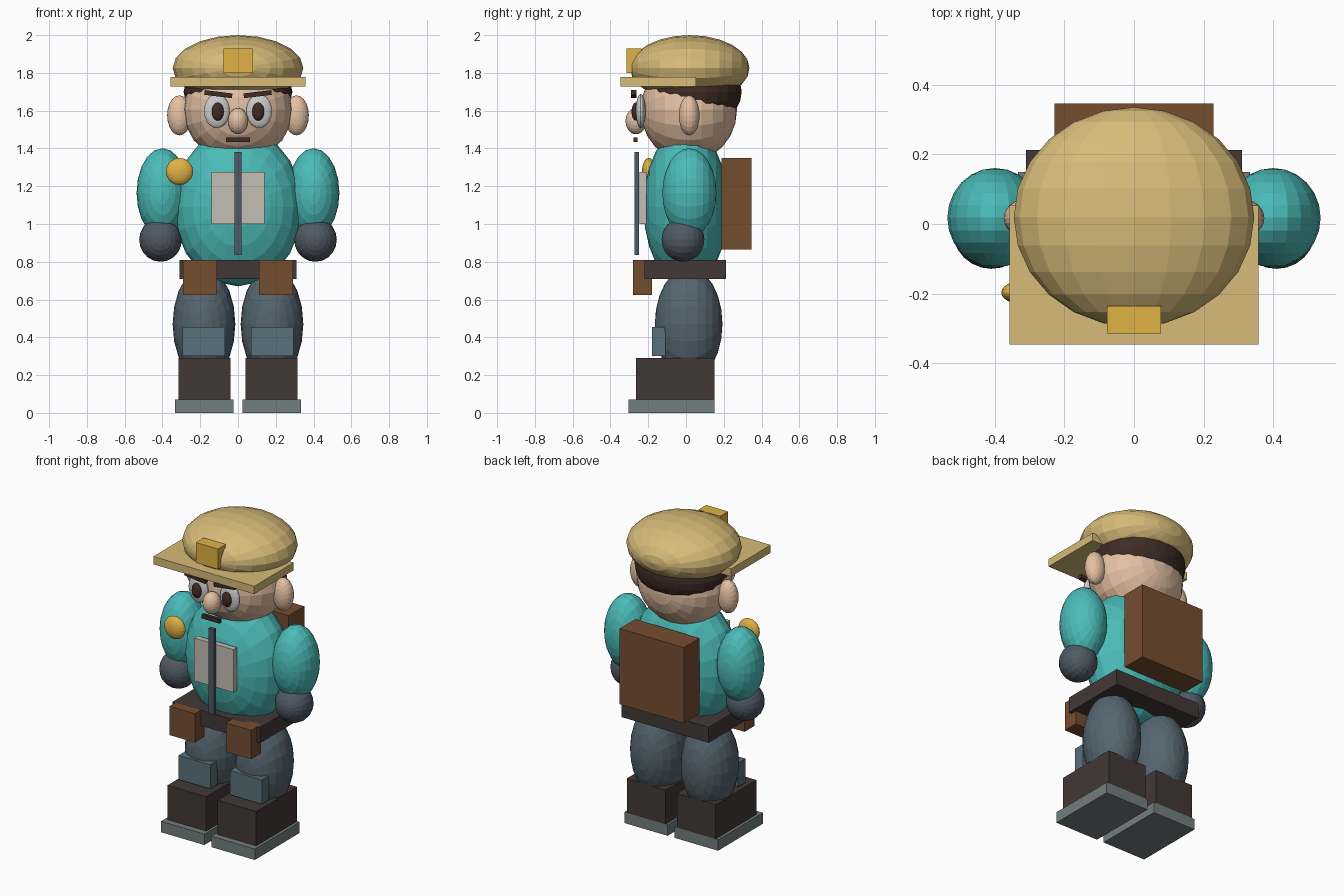
import bpy, bmesh
from math import radians
from mathutils import Matrix, Vector

if "Cube" in bpy.data.objects:
    bpy.data.objects.remove(bpy.data.objects["Cube"])


def material(name, rgb):
    m = bpy.data.materials.new(name)
    m.diffuse_color = (*rgb, 1)
    m.use_nodes = True
    m.node_tree.nodes["Principled BSDF"].inputs["Base Color"].default_value = m.diffuse_color
    return m


TEAL = material("teal_cloth", (0.07, 0.50, 0.48))
SKIN = material("skin", (0.78, 0.53, 0.37))
SLATE = material("slate_cloth", (0.09, 0.13, 0.16))
PAD = material("pad_blue", (0.10, 0.16, 0.20))
GLOVE = material("glove", (0.08, 0.10, 0.13))
BOOT = material("boot_leather", (0.055, 0.04, 0.037))
SOLE = material("sole_rubber", (0.17, 0.21, 0.21))
LEATHER = material("brown_leather", (0.18, 0.075, 0.03))
SAND = material("sand_hat", (0.68, 0.50, 0.19))
GOLD = material("gold", (0.75, 0.45, 0.06))
HAIR = material("dark_hair", (0.05, 0.025, 0.018))
WHITE = material("eye_white", (0.8, 0.8, 0.78))
PANEL = material("panel_grey", (0.55, 0.52, 0.46))


def finish(name, bm, matrix, mat):
    bmesh.ops.transform(bm, matrix=matrix, verts=bm.verts)
    bmesh.ops.recalc_face_normals(bm, faces=bm.faces)
    me = bpy.data.meshes.new(name)
    bm.to_mesh(me)
    bm.free()
    me.materials.append(mat)
    ob = bpy.data.objects.new(name, me)
    bpy.context.collection.objects.link(ob)
    return ob


def ball(name, centre, radii, mat):
    """Faceted ellipsoid with its poles on the front-back axis."""
    bm = bmesh.new()
    bmesh.ops.create_uvsphere(bm, u_segments=20, v_segments=12, radius=1)
    m = (Matrix.Translation(centre) @ Matrix.Diagonal((*radii, 1))
         @ Matrix.Rotation(radians(90), 4, 'X'))
    return finish(name, bm, m, mat)


def box(name, xs, ys, zs, mat, tilt=0):
    """Box from its extents, tilted about the front-back axis."""
    lo, hi = map(Vector, zip(xs, ys, zs))
    bm = bmesh.new()
    bmesh.ops.create_cube(bm, size=1)
    m = (Matrix.Translation((lo + hi) / 2) @ Matrix.Rotation(radians(tilt), 4, 'Y')
         @ Matrix.Diagonal((*(hi - lo), 1)))
    return finish(name, bm, m, mat)


# Torso, belt and things worn on it
ball("torso", (0, 0, 1.09), (0.34, 0.225, 0.42), TEAL)
box("belt", (-0.31, 0.31), (-0.22, 0.213), (0.71, 0.81), BOOT)
box("backpack", (-0.228, 0.228), (0.188, 0.347), (0.865, 1.35), LEATHER)
box("chest_panel", (-0.14, 0.14), (-0.246, -0.21), (1.0, 1.275), PANEL)
box("zipper", (-0.019, 0.019), (-0.272, -0.248), (0.835, 1.38), GLOVE)
ball("chest_badge", (-0.31, -0.197, 1.278), (0.072, 0.036, 0.072), GOLD)

# Head, hair and face
ball("head", (0, 0.015, 1.605), (0.29, 0.255, 0.275), SKIN)
ball("hair", (0, 0.04, 1.70), (0.288, 0.255, 0.20), HAIR)
ball("nose", (0, -0.265, 1.545), (0.054, 0.055, 0.07), SKIN)
box("mouth", (-0.063, 0.063), (-0.278, -0.257), (1.433, 1.459), HAIR)

# Cap
ball("cap_crown", (0, 0.02, 1.825), (0.346, 0.316, 0.175), SAND)
box("cap_brim", (-0.358, 0.358), (-0.347, 0.053), (1.728, 1.778), SAND)
box("cap_lamp", (-0.078, 0.078), (-0.315, -0.236), (1.80, 1.93), GOLD)

# Paired parts
for side, s in (("left", 1), ("right", -1)):
    def span(a, b):
        return sorted((s * a, s * b))

    # Face pairs
    ball(f"{side}_ear", (s * 0.31, 0.017, 1.575), (0.065, 0.055, 0.106), SKIN)
    ball(f"{side}_eye", (s * 0.112, -0.24, 1.598), (0.068, 0.026, 0.09), WHITE)
    ball(f"{side}_pupil", (s * 0.107, -0.266, 1.595), (0.032, 0.022, 0.048), HAIR)
    box(f"{side}_brow", span(0.03, 0.178), (-0.29, -0.262), (1.675, 1.70),
        HAIR, tilt=-s * 7)

    # Arms
    ball(f"{side}_arm", (s * 0.40, 0.018, 1.165), (0.137, 0.143, 0.236), TEAL)
    ball(f"{side}_hand", (s * 0.41, -0.016, 0.917), (0.113, 0.113, 0.117), GLOVE)

    # Legs and footwear
    ball(f"{side}_leg", (s * 0.18, 0.014, 0.47), (0.166, 0.179, 0.30), SLATE)
    box(f"{side}_knee_pad", span(0.07, 0.295), (-0.18, -0.108), (0.30, 0.455), PAD)
    box(f"{side}_boot", span(0.04, 0.315), (-0.265, 0.15), (0.07, 0.29), BOOT)
    box(f"{side}_sole", span(0.025, 0.333), (-0.305, 0.15), (0, 0.07), SOLE)
    box(f"{side}_pouch", span(0.11, 0.29), (-0.28, -0.18), (0.625, 0.81), LEATHER)
